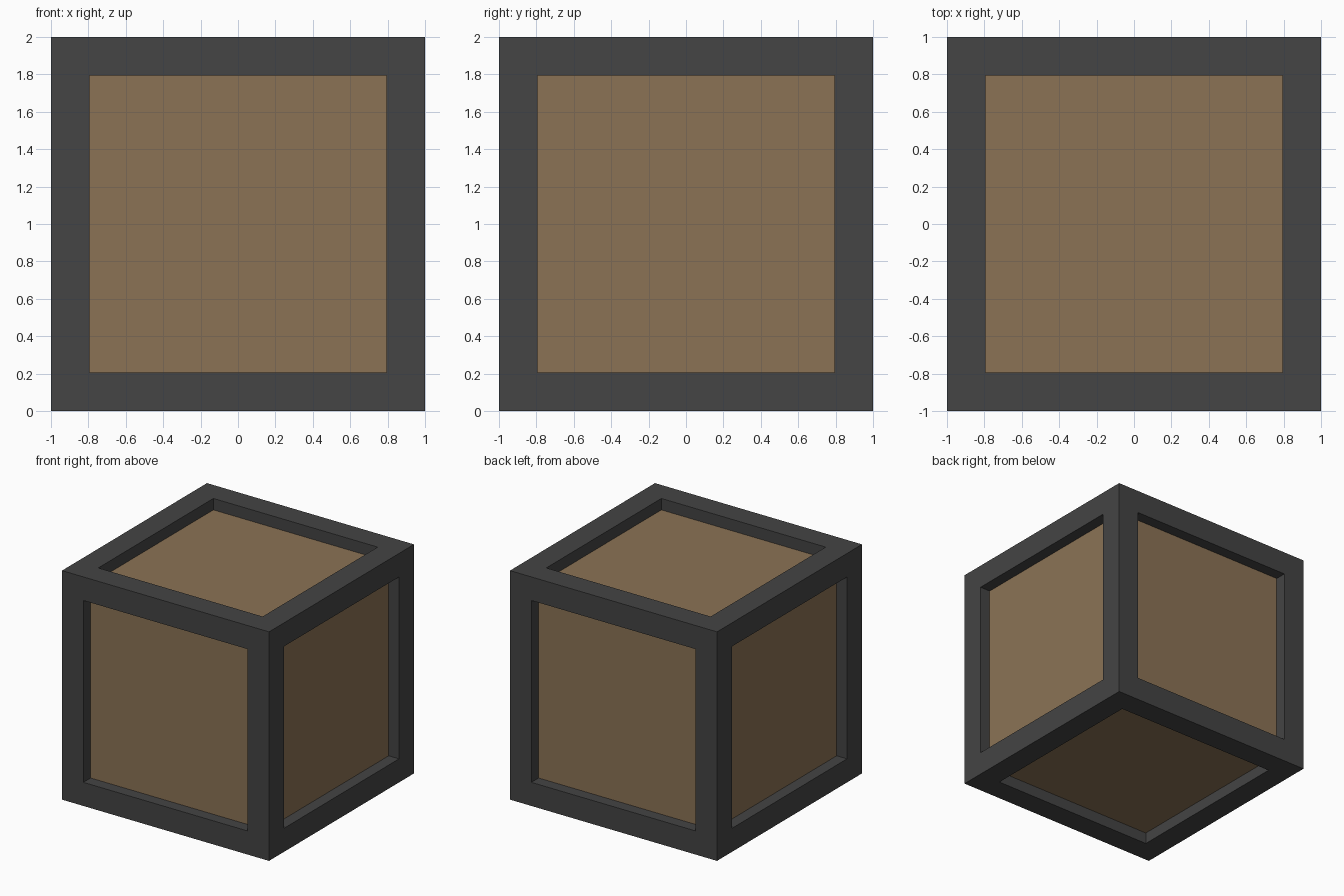
import bpy, bmesh
from mathutils import Matrix

if "Cube" in bpy.data.objects:
    bpy.data.objects.remove(bpy.data.objects["Cube"])

BORDER = 0.206   # width of the frame bars seen face-on
DEPTH = 0.1      # how far the panels sit back


def material(name, rgb):
    mat = bpy.data.materials.new(name)
    mat.diffuse_color = (*rgb, 1)
    mat.use_nodes = True
    mat.node_tree.nodes["Principled BSDF"].inputs["Base Color"].default_value = mat.diffuse_color
    return mat


def finish(bm, name, mat):
    mesh = bpy.data.meshes.new(name)
    bm.to_mesh(mesh)
    bm.free()
    mesh.materials.append(mat)
    obj = bpy.data.objects.new(name, mesh)
    bpy.context.collection.objects.link(obj)
    return obj


dark = material("dark_grey", (0.058, 0.058, 0.058))
tan = material("tan", (0.258, 0.171, 0.091))
centre = Matrix.Translation((0, 0, 1))

# Frame: inset every cube face, push the openings inward, leave them open
bm = bmesh.new()
bmesh.ops.create_cube(bm, size=2, matrix=centre)
openings = bm.faces[:]
bmesh.ops.inset_individual(bm, faces=openings, thickness=BORDER, use_even_offset=True)
pushed = bmesh.ops.extrude_discrete_faces(bm, faces=openings)["faces"]
for face in pushed:
    face.normal_update()
    bmesh.ops.translate(bm, verts=face.verts[:], vec=face.normal * -DEPTH)
bmesh.ops.delete(bm, geom=pushed, context='FACES')
finish(bm, "crate_frame", dark)

# Inner box: its six sides are the recessed panels
bm = bmesh.new()
bmesh.ops.create_cube(bm, size=2 - 2 * DEPTH, matrix=centre)
finish(bm, "inner_box", tan)
